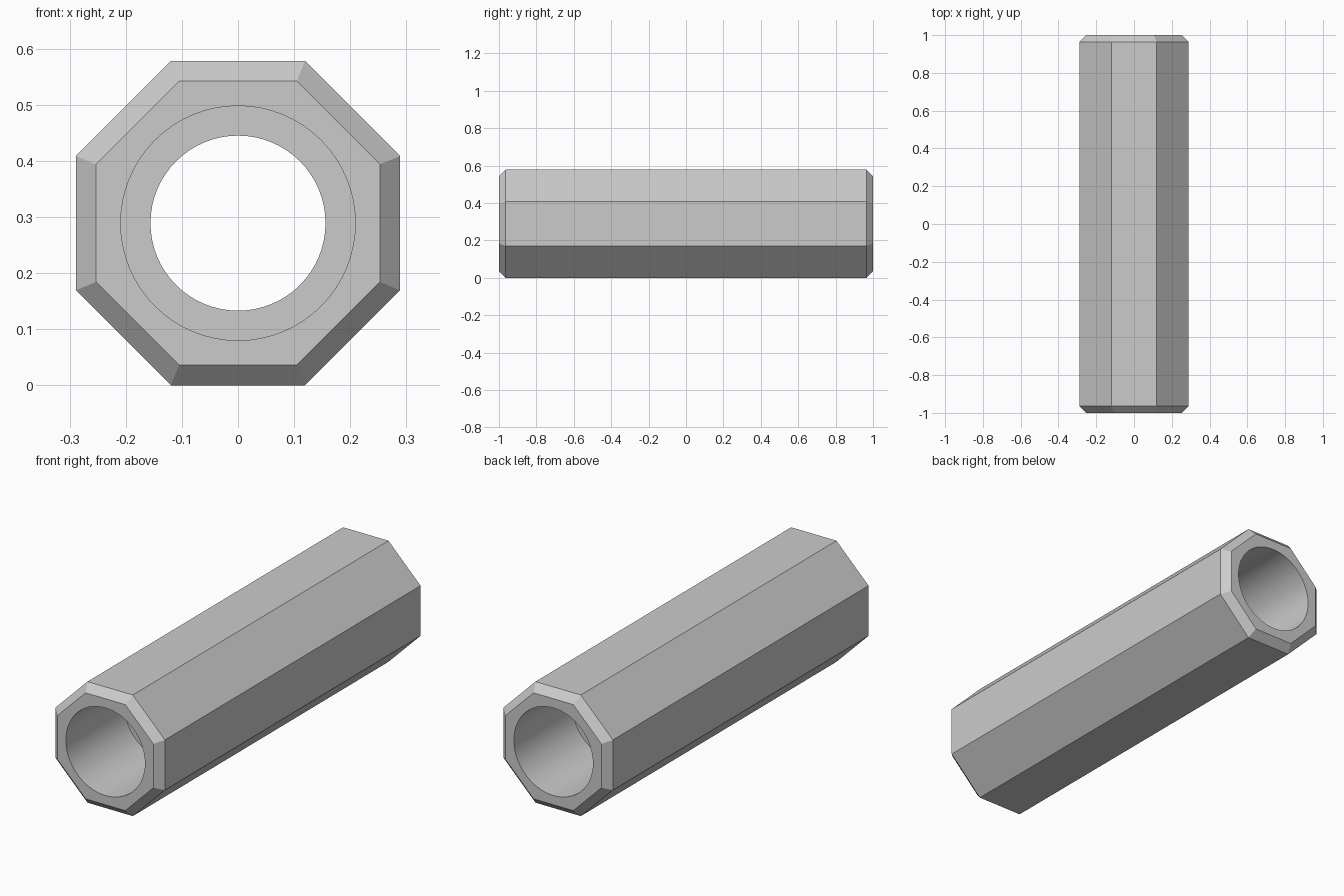
import bpy
import bmesh
from math import cos, sin, pi, radians

cube = bpy.data.objects.get("Cube")
if cube:
    bpy.data.objects.remove(cube, do_unlink=True)

SIDES, ROUND = 8, 64          # outer facets, bore segments
HALF = 0.289                  # centre to outer flat
CHAMFER = 0.036
WIDE, NARROW = 0.209, 0.156   # counterbore and inner bore radii
STEP = 0.56                   # distance of the bore step from the middle

grey = bpy.data.materials.new("plain grey")
grey.use_nodes = True
colour = (0.6, 0.6, 0.6, 1)
grey.diffuse_color = colour
grey.node_tree.nodes["Principled BSDF"].inputs["Base Color"].default_value = colour

bm = bmesh.new()


def ring(count, radius, y):
    """Loop of points around the tube axis, starting at an octagon corner."""
    angles = [pi / SIDES + 2 * pi * i / count for i in range(count)]
    return [bm.verts.new((radius * cos(a), y, HALF + radius * sin(a))) for a in angles]


def octagon(flat, y):
    return ring(SIDES, flat / cos(pi / SIDES), y)


def bridge(a, b):
    """Join two loops; each coarse edge takes its share of the finer loop."""
    n = min(len(a), len(b))

    def span(loop, k):
        m = len(loop) // n
        return [loop[(k * m + i) % len(loop)] for i in range(m + 1)]

    for k in range(n):
        bm.faces.new(span(a, k) + span(b, k)[::-1])


# Closed section: chamfered octagon outside, stepped round bore inside
rings = [
    octagon(HALF - CHAMFER, -1), octagon(HALF, CHAMFER - 1),
    octagon(HALF, 1 - CHAMFER), octagon(HALF - CHAMFER, 1),
    ring(ROUND, WIDE, 1), ring(ROUND, WIDE, STEP),
    ring(ROUND, NARROW, STEP), ring(ROUND, NARROW, -STEP),
    ring(ROUND, WIDE, -STEP), ring(ROUND, WIDE, -1),
]
for i, loop in enumerate(rings):
    bridge(loop, rings[(i + 1) % len(rings)])
bmesh.ops.recalc_face_normals(bm, faces=bm.faces)

mesh = bpy.data.meshes.new("octagonal_tube")
bm.to_mesh(mesh)
bm.free()
mesh.materials.append(grey)
tube = bpy.data.objects.new("octagonal_tube", mesh)
bpy.context.collection.objects.link(tube)

# Smooth bore, crisp outer facets
bpy.ops.object.select_all(action="DESELECT")
tube.select_set(True)
bpy.context.view_layer.objects.active = tube
bpy.ops.object.shade_smooth_by_angle(angle=radians(20))
